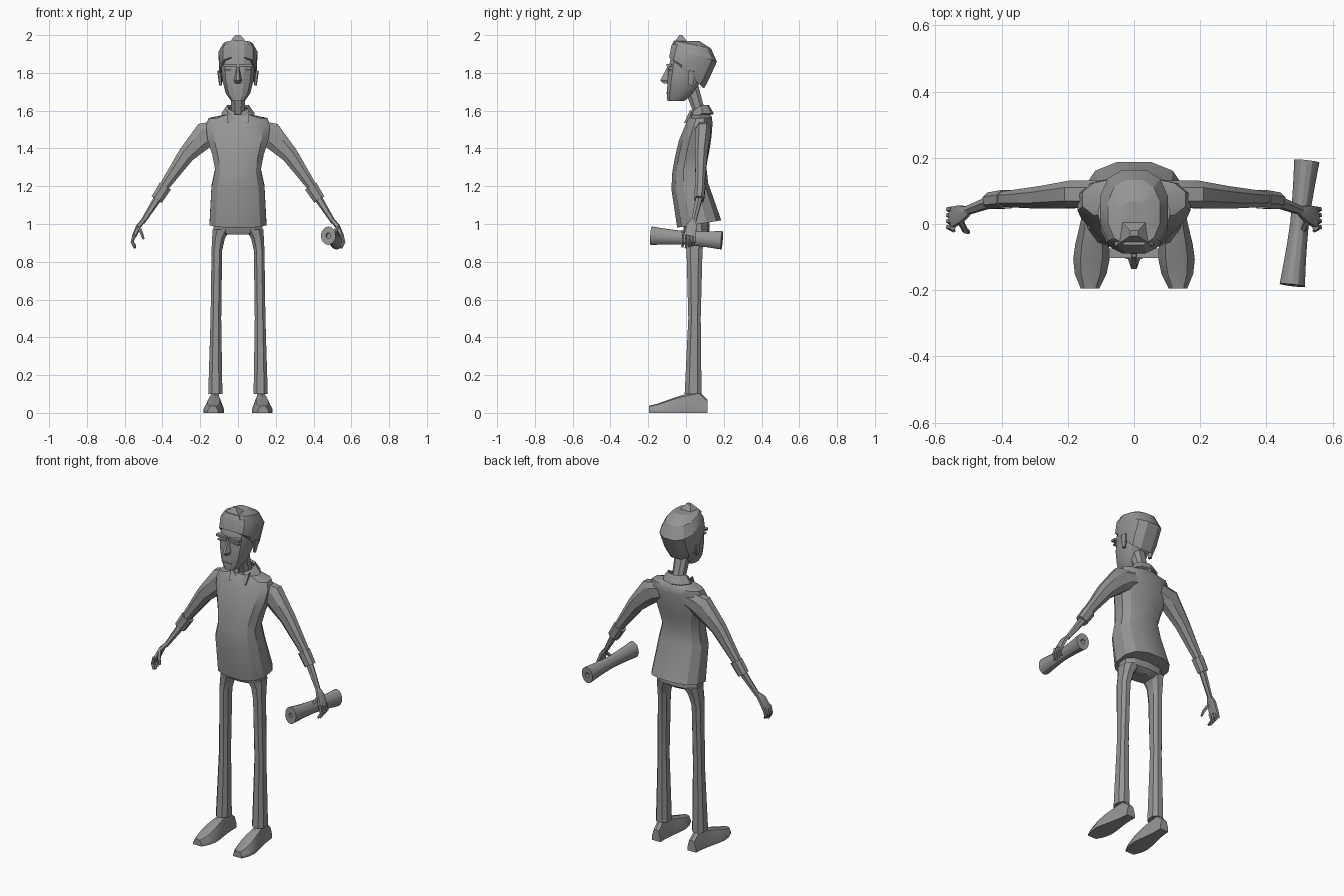
import bpy, bmesh, math
from mathutils import Vector

if "Cube" in bpy.data.objects:
    bpy.data.objects.remove(bpy.data.objects["Cube"])

grey = (.3, .3, .3, 1)
mat = bpy.data.materials.new("plain grey")
mat.use_nodes = True
mat.diffuse_color = grey
mat.node_tree.nodes["Principled BSDF"].inputs["Base Color"].default_value = grey


def build(name, loops, mirror=False):
    """Skin a list of closed point loops into one capped object."""
    bm = bmesh.new()
    rows = [[bm.verts.new(point) for point in loop] for loop in loops]
    count = len(rows[0])
    for lower, upper in zip(rows, rows[1:]):
        for i in range(count):
            j = (i + 1) % count
            bm.faces.new((lower[i], lower[j], upper[j], upper[i]))
    bm.faces.new(rows[0][::-1])
    bm.faces.new(rows[-1])
    bmesh.ops.recalc_face_normals(bm, faces=bm.faces)
    mesh = bpy.data.meshes.new(name)
    bm.to_mesh(mesh)
    bm.free()
    mesh.materials.append(mat)
    ob = bpy.data.objects.new(name, mesh)
    bpy.context.collection.objects.link(ob)
    if mirror:
        ob.modifiers.new("mirror", "MIRROR")
    bpy.ops.object.select_all(action="DESELECT")
    ob.select_set(True)
    bpy.context.view_layer.objects.active = ob
    bpy.ops.object.shade_smooth_by_angle(angle=math.radians(28))


def unit_ring(sides, power):
    """Points round a circle, squared off when power is below one."""
    for i in range(sides):
        angle = math.tau * (i + .5) / sides
        c, s = math.cos(angle), math.sin(angle)
        yield math.copysign(abs(c) ** power, c), math.copysign(abs(s) ** power, s)


def stack(name, rings, sides=12, power=.8, tilt=0, mirror=False):
    """Level rings of (height, half width, front, back, centre x).
    The lowest ring tilts up towards the back, fading to level at the top."""
    loops = []
    for i, (z, width, front, back, *centre) in enumerate(rings):
        lean = tilt * (1 - i / (len(rings) - 1))
        middle, depth = (front + back) / 2, (back - front) / 2
        x = centre[0] if centre else 0
        loops.append([(x + width * c, middle + depth * s, z + lean * s)
                      for c, s in unit_ring(sides, power)])
    build(name, loops, mirror)


def limb(name, path, sides=8, side=1, mirror=False):
    """Tube along a path of (x, y, z, depth radius, cross radius)."""
    points = [Vector(step[:3]) for step in path]
    loops = []
    for i, (*_, depth, cross) in enumerate(path):
        ahead, behind = points[min(i + 1, len(points) - 1)], points[max(i - 1, 0)]
        along = (ahead - behind).normalized()
        u = (Vector((0, 1, 0)) - along * along.y).normalized()
        v = along.cross(u)
        loops.append([Vector((side, 1, 1)) * (points[i] + u * depth * c + v * cross * s)
                      for c, s in unit_ring(sides, .85)])
    build(name, loops, mirror)


def box(name, centre, size, mirror=False):
    """Small block given by its centre and half sizes."""
    centre, size = Vector(centre), Vector(size)
    corners = (-1, -1), (1, -1), (1, 1), (-1, 1)
    build(name, [[centre + size * Vector((end, a, b)) for a, b in corners]
                 for end in (-1, 1)], mirror)


def wedge(name, sections, mirror=False):
    """Tapering block from (height, back half width, back y, front half width, front y)."""
    build(name, [[(-wide, back, z), (wide, back, z), (narrow, front, z), (-narrow, front, z)]
                 for z, wide, back, narrow, front in sections], mirror)


# Shirt, with the hem flared at the back
stack("shirt", [
    (1, .155, -.05, .19), (1.2, .144, -.08, .12), (1.29, .124, -.075, .11),
    (1.37, .14, -.06, .125), (1.45, .165, -.04, .137), (1.52, .175, -.01, .142),
    (1.56, .16, .01, .14), (1.58, .07, .02, .13)], tilt=.02)

# Sleeves, cuffs and forearms
limb("sleeves", [
    (.09, .09, 1.5, .045, .055), (.17, .09, 1.475, .045, .072),
    (.275, .08, 1.365, .036, .047), (.39, .075, 1.2, .025, .028)], mirror=True)
limb("cuffs", [(.385, .075, 1.2, .03, .037), (.43, .07, 1.13, .027, .034)], mirror=True)
limb("forearms", [(.41, .075, 1.16, .02, .023), (.505, .04, 1.01, .014, .013)],
     sides=6, mirror=True)

# Hands, with fingers spaced by rule
limb("palms", [(.5, .04, 1.02, .014, .011), (.525, .03, .99, .03, .014),
               (.55, .02, .935, .035, .012)], sides=6, mirror=True)
for side, word in ((1, "left"), (-1, "right")):
    for k, finger in enumerate(("first", "middle", "ring", "little")):
        y = k * .018 - .01
        shorten = .006 * abs(k - 1)
        limb(f"{word}_{finger}_finger", [
            (.548, y, .945, .01, .01), (.56, y, .905, .008, .009),
            (.545, y - .01, .872 + shorten, .006, .007)], sides=5, side=side)
    limb(f"{word}_thumb", [(.525, .01, .985, .01, .01), (.51, -.02, .95, .009, .009),
                           (.5, -.025, .92, .006, .006)], sides=5, side=side)

# Paper roll, pinched in the middle, with sunken ends
start, end = Vector((.478, -.185, .938)), Vector((.522, .19, .914))
axis = (end - start).normalized()
across = axis.cross(Vector((0, 0, 1))).normalized()
upright = across.cross(axis)
steps = [i / 6 for i in range(7)]
profile = [(t, .036 + .013 * abs(2 * t - 1) ** 1.5) for t in steps]
hole = .015
profile = [(.08, hole), (0, hole)] + profile + [(1, hole), (.92, hole)]
build("paper_roll", [[start.lerp(end, t) + radius * (across * .8 * c + upright * s)
                      for c, s in unit_ring(14, 1)] for t, radius in profile])

# Trousers
stack("hips", [(.945, .08, 0, .1), (.965, .135, -.01, .125), (1.08, .135, -.03, .12)], sides=10)
stack("trouser_legs", [
    (.1, .04, -.01, .085, .12), (.5, .03, .01, .08, .117), (.86, .03, 0, .09, .112),
    (.925, .036, 0, .105, .103), (.97, .05, -.01, .12, .088)], sides=8, mirror=True)

# Shoes, widening towards the toe while the top slopes down
outline = (-1, 0), (1, 0), (1, .3), (.6, .9), (0, 1), (-.6, .9), (-1, .3)
loops = []
for i in range(8):
    t = i / 7
    y = .115 - .31 * t
    width = .028 + .027 * math.sin(math.pi * t * t)
    height = (.038 + .077 * (1 - t * t) ** 1.5) * min(1, .6 + 3 * t)
    loops.append([(.118 + .015 * t + width * a, y, height * b) for a, b in outline])
build("shoes", loops, mirror=True)

# Neck and open collar
limb("neck", [(0, .09, 1.54, .038, .045), (0, .065, 1.61, .034, .038),
              (0, .03, 1.72, .04, .042)])
fold = (.058, .045), (.09, 0), (.08, -.006), (.05, .035)
loops = []
for i in range(9):
    angle = math.radians(40.5 * i - 72)
    c, s = math.cos(angle), math.sin(angle)
    loops.append([(r * c, .075 + r * .8 * s, 1.585 + lift - .04 * max(0, -s))
                  for r, lift in fold])
build("collar", loops)
flap = (.012, .012, 1.555), (.06, .02, 1.6), (.055, -.01, 1.535)
build("collar_points", [flap, [(x, y + .015, z) for x, y, z in flap]], mirror=True)

# Head, swept hair and forelock
stack("head", [
    (1.65, .036, -.1, -.01), (1.69, .066, -.103, .045), (1.76, .085, -.1, .08),
    (1.83, .092, -.094, .12), (1.9, .09, -.08, .13), (1.95, .06, -.05, .09)])
stack("hair", [
    (1.8, .096, -.086, .098), (1.82, .104, -.092, .12), (1.9, .105, -.082, .167),
    (1.95, .08, -.066, .135), (1.97, .045, -.045, .07)], tilt=-.085)
wedge("forelock", [(1.95, .05, .02, .06, -.068), (2, .012, -.02, .012, -.036)])

# Face: nose, brows, eyes, mouth and ears
wedge("nose", [(1.83, .01, -.08, .005, -.1), (1.76, .024, -.09, .008, -.136),
               (1.745, .02, -.09, .005, -.12)])
box("brows", (.042, -.088, 1.84), (.034, .014, .006), mirror=True)
box("eyes", (.042, -.088, 1.815), (.026, .009, .004), mirror=True)
box("mouth", (0, -.1, 1.693), (.026, .005, .002))
limb("ears", [(.092, .025, 1.735, .012, .008), (.1, .035, 1.81, .024, .01)],
     sides=6, mirror=True)
